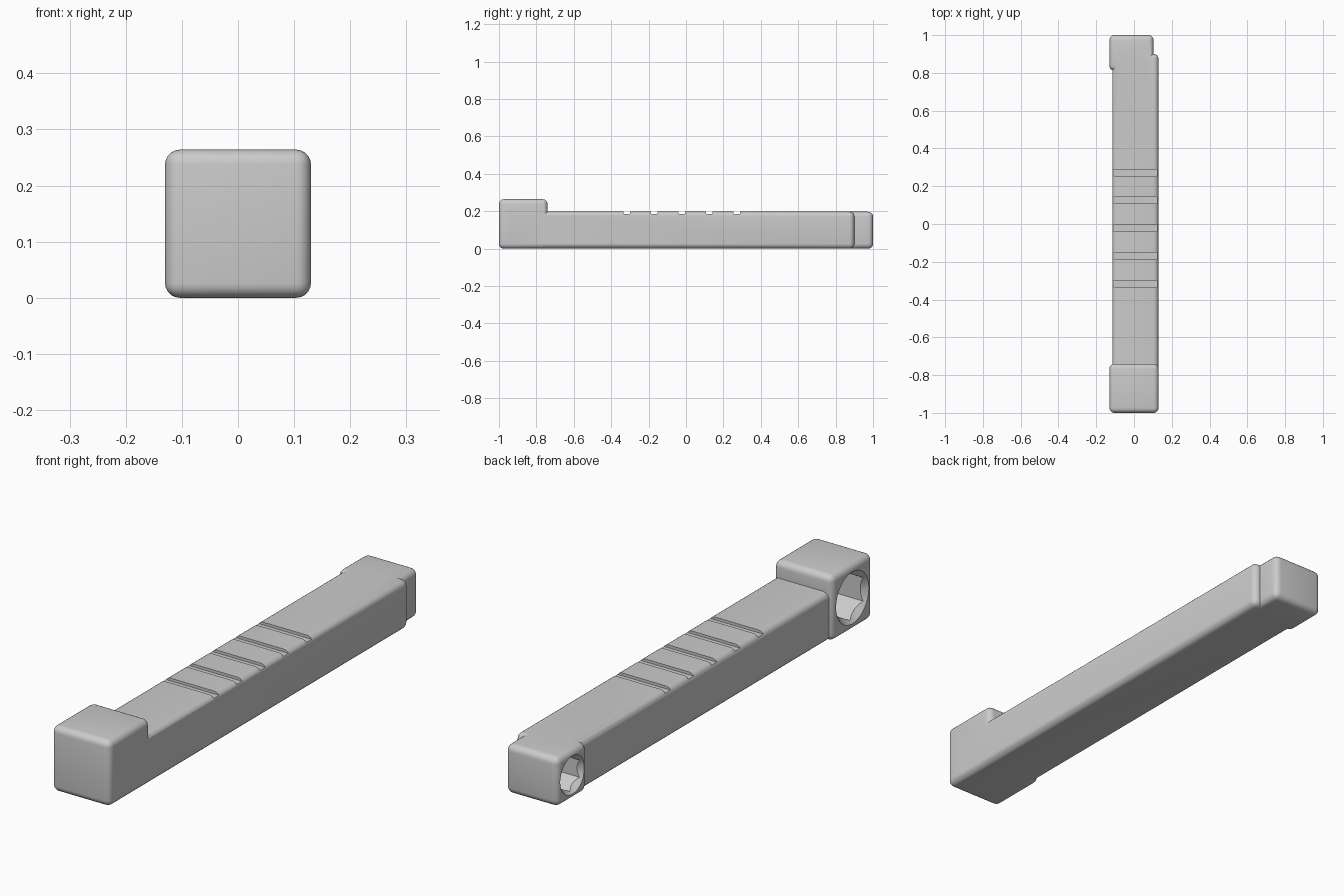
import bpy, bmesh, math
from mathutils import Matrix

if "Cube" in bpy.data.objects:
    bpy.data.objects.remove(bpy.data.objects["Cube"])

grey = bpy.data.materials.new("light grey")
grey.diffuse_color = (0.6, 0.6, 0.6, 1)
grey.use_nodes = True
grey.node_tree.nodes["Principled BSDF"].inputs["Base Color"].default_value = grey.diffuse_color


def make_object(name, bm):
    bmesh.ops.recalc_face_normals(bm, faces=bm.faces)
    mesh = bpy.data.meshes.new(name)
    bm.to_mesh(mesh)
    bm.free()
    mesh.materials.append(grey)
    obj = bpy.data.objects.new(name, mesh)
    bpy.context.collection.objects.link(obj)
    return obj


def box(name, x, y, z, radius=0.0):
    """Box from (min, max) ranges, with optional rounded edges."""
    bm = bmesh.new()
    size = [r[1] - r[0] for r in (x, y, z)]
    mid = [(r[0] + r[1]) / 2 for r in (x, y, z)]
    bmesh.ops.create_cube(bm, size=1, matrix=Matrix.Translation(mid) @ Matrix.Diagonal((*size, 1)))
    if radius:
        bmesh.ops.bevel(bm, geom=bm.edges[:], offset=radius, segments=5, profile=0.5, affect='EDGES')
    return make_object(name, bm)


def plug(name, sides, r_outer, r_inner, x0, x1, y, z):
    """Prism or cone along x, with corners pointing up and down."""
    bm = bmesh.new()
    place = (Matrix.Translation(((x0 + x1) / 2, y, z)) @ Matrix.Rotation(math.pi / 2, 4, 'Y')
             @ Matrix.Rotation(math.pi / 2, 4, 'Z') @ Matrix.Rotation(math.pi / 2, 4, 'Z'))
    bmesh.ops.create_cone(bm, cap_ends=True, segments=sides, radius1=r_outer,
                          radius2=r_inner, depth=x1 - x0, matrix=place)
    # turn the polygon so one corner has the highest z
    top = max(bm.verts, key=lambda v: v.co.z).co
    turn = math.atan2(top.y - y, top.z - z)
    bmesh.ops.rotate(bm, verts=bm.verts, cent=(0, y, z), matrix=Matrix.Rotation(turn, 3, 'X'))
    return make_object(name, bm)


def combine(target, tool, operation):
    mod = target.modifiers.new(tool.name, 'BOOLEAN')
    mod.object, mod.operation, mod.solver = tool, operation, 'EXACT'
    bpy.context.view_layer.objects.active = target
    bpy.ops.object.modifier_apply(modifier=mod.name)
    bpy.data.objects.remove(tool)


# Handle bar with a raised large head and a small head
R = 0.026
body = box("wrench_body", (-0.115, 0.13), (-0.96, 0.90), (0, 0.197), R)
combine(body, box("large_head", (-0.13, 0.13), (-1, -0.74), (0, 0.264), R), 'UNION')
combine(body, box("small_head", (-0.13, 0.103), (0.812, 1), (0, 0.197), R), 'UNION')

# Grip grooves across the top
for i in range(5):
    y = -0.316 + i * 0.147
    combine(body, box("groove", (-0.2, 0.2), (y - 0.017, y + 0.017), (0.186, 0.3)), 'DIFFERENCE')

# Hexagonal sockets in the left side, each with a tapered round mouth
for y, z, mouth, hexagon, depth in ((-0.87, 0.132, 0.104, 0.094, 0.2),
                                    (0.906, 0.0985, 0.077, 0.069, 0.17)):
    combine(body, plug("hex_hole", 6, hexagon, hexagon, -0.2, -0.13 + depth, y, z), 'DIFFERENCE')
    slope = (mouth - hexagon * 0.87) / 0.022
    combine(body, plug("mouth", 48, mouth + slope * 0.01, hexagon * 0.87,
                       -0.14, -0.108, y, z), 'DIFFERENCE')

# Smooth shading with crisp edges
bpy.ops.object.select_all(action='DESELECT')
body.select_set(True)
bpy.context.view_layer.objects.active = body
bpy.ops.object.shade_smooth_by_angle(angle=math.radians(30))
